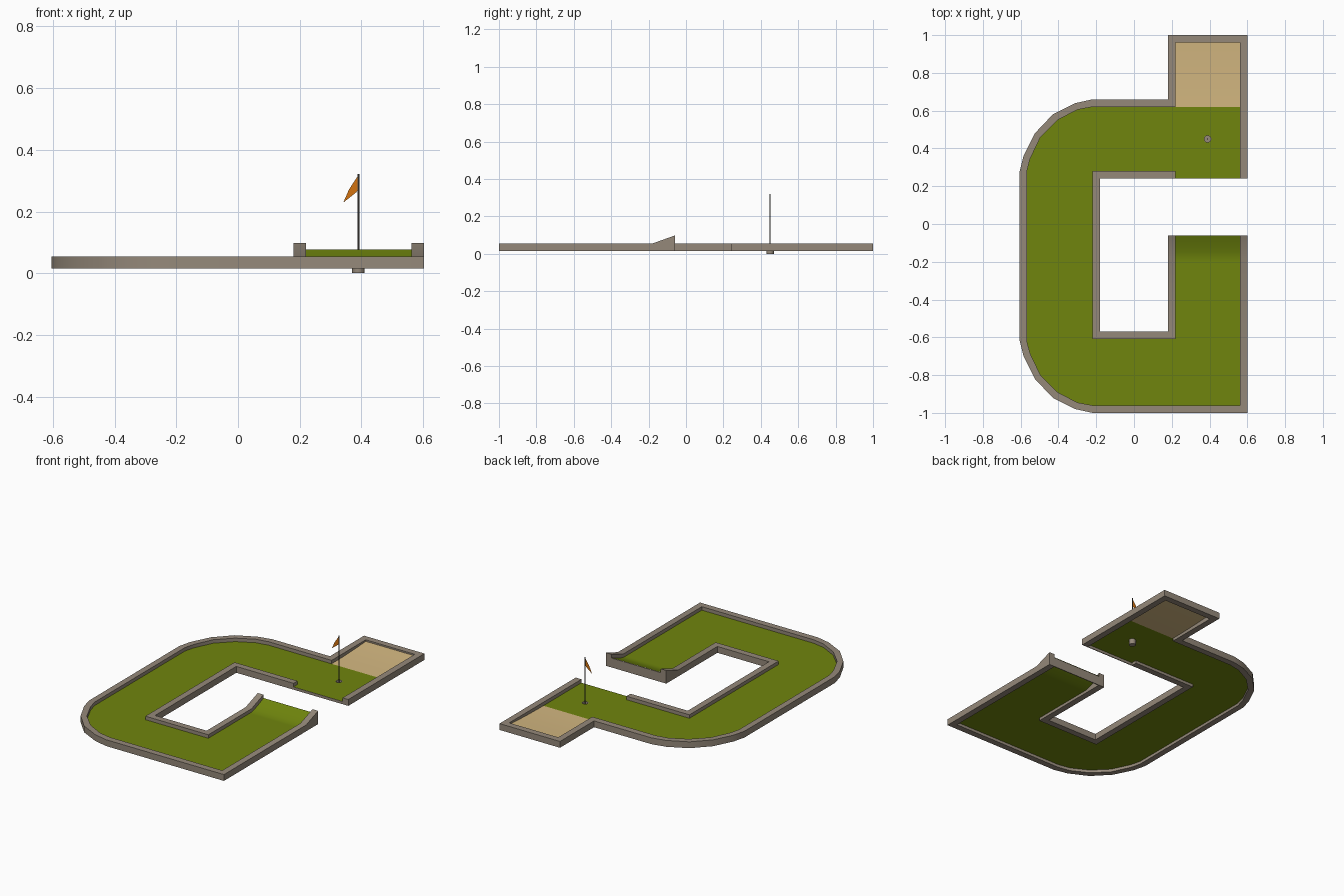
import bpy, bmesh, math

if "Cube" in bpy.data.objects:
    bpy.data.objects.remove(bpy.data.objects["Cube"])

BASE, TOP, FLOOR = 0.015, 0.055, 0.033
CUP = (0.39, 0.45)


def material(name, col):
    m = bpy.data.materials.new(name)
    m.diffuse_color = (*col, 1)
    m.use_nodes = True
    m.node_tree.nodes["Principled BSDF"].inputs["Base Color"].default_value = m.diffuse_color
    return m


stone = material("stone_grey", (0.30, 0.25, 0.195))
grass = material("grass_green", (0.16, 0.235, 0.004))
sand = material("sand", (0.66, 0.48, 0.22))
orange = material("flag_orange", (0.65, 0.17, 0.005))
dark = material("pole_grey", (0.10, 0.09, 0.08))


def finish(name, bm, mat, closed=True):
    if closed:
        bmesh.ops.recalc_face_normals(bm, faces=bm.faces)
    else:                       # open sheets face upwards
        bm.normal_update()
        for f in bm.faces:
            if f.normal.z < 0:
                f.normal_flip()
    me = bpy.data.meshes.new(name)
    bm.to_mesh(me)
    bm.free()
    me.materials.append(mat)
    me.shade_smooth()
    me.set_sharp_from_angle(angle=math.radians(30))
    ob = bpy.data.objects.new(name, me)
    bpy.context.collection.objects.link(ob)
    return ob


def wall_top(x, y):
    # kerbs climb beside the launch ramp
    if x > 0.1 and -0.18 <= y <= -0.06:
        return TOP + 0.043 * (y + 0.18) / 0.12
    return TOP


def wall(name, a, b):
    # solid kerb swept between two matching outlines
    bm = bmesh.new()
    rings = []
    for p, q in zip(a, b):
        h = wall_top(*p)
        rings.append([bm.verts.new(c) for c in
                      ((*p, BASE), (*p, h), (*q, h), (*q, BASE))])
    for r, s in zip(rings, rings[1:]):
        for i in range(4):
            j = (i + 1) % 4
            bm.faces.new((r[i], r[j], s[j], s[i]))
    bm.faces.new(rings[0])
    bm.faces.new(rings[-1])
    return finish(name, bm, stone)


def both_ends(arc):
    # arc at the back, mirrored to the front
    return arc + [(x, -0.34 - y) for x, y in reversed(arc)]


# Rounded left side
outer = both_ends([(-.22, .66), (-.31, .64), (-.43, .58), (-.525, .48), (-.585, .36), (-.605, .28)])
inner = both_ends([(-.22, .62), (-.30, .605), (-.405, .55), (-.495, .46), (-.55, .345), (-.567, .28)])

# Kerbs
wall("outer_kerb",
     [(.602, .24), (.602, 1), (.18, 1), (.18, .66)] + outer + [(.602, -1), (.602, -.18), (.602, -.06)],
     [(.562, .24), (.562, .96), (.22, .96), (.22, .62)] + inner + [(.562, -.96), (.562, -.18), (.562, -.06)])
wall("inner_kerb",
     [(.22, .28), (-.22, .28), (-.22, -.61), (.22, -.61), (.22, -.18), (.22, -.06)],
     [(.22, .24), (-.18, .24), (-.18, -.57), (.18, -.57), (.18, -.18), (.18, -.06)])

# Grass floor with cup hole, plus ramp rows
bm = bmesh.new()


def loop(pts):
    vs = [bm.verts.new((x, y, FLOOR)) for x, y in pts]
    return vs, [bm.edges.new((vs[i - 1], vs[i])) for i in range(len(vs))]


ring = [(CUP[0] + .02 * math.cos(k * math.pi / 8), CUP[1] + .02 * math.sin(k * math.pi / 8))
        for k in range(16)]
vs, e1 = loop([(.22, -.2), (.562, -.2), (.562, -.96)] + inner[::-1] +
              [(.22, .62), (.562, .62), (.562, .24), (.22, .24),
               (.22, .28), (-.22, .28), (-.22, -.61), (.22, -.61)])
_, e2 = loop(ring)
bmesh.ops.triangle_fill(bm, use_beauty=True, edges=e1 + e2)
prev = vs[:2]
for y in (-.18, -.15, -.12, -.09, -.06):
    z = FLOOR + .044 * ((y + .18) / .12) ** 1.3 if y > -.18 else FLOOR
    row = [bm.verts.new((x, y, z)) for x in (.22, .562)]
    bm.faces.new((prev[0], prev[1], row[1], row[0]))
    prev = row
finish("grass_floor", bm, grass, closed=False)

# Sand trap, rising gently to the back
bm = bmesh.new()
rows = [[bm.verts.new((x, .62 + .34 * t, FLOOR + .012 * t * t)) for x in (.22, .562)]
        for t in (0, .25, .5, .75, 1)]
for r, s in zip(rows, rows[1:]):
    bm.faces.new((r[0], r[1], s[1], s[0]))
finish("sand_trap", bm, sand, closed=False)


# End boards closing the ramp and the landing edge
def box(name, lo, hi, mat):
    bm = bmesh.new()
    bmesh.ops.create_cube(bm, size=1)
    for v in bm.verts:
        v.co = [lo[i] if v.co[i] < 0 else hi[i] for i in range(3)]
    finish(name, bm, mat)


box("ramp_end_board", (.22, -.065, BASE), (.562, -.06, .074), stone)
box("landing_end_board", (.22, .24, BASE), (.562, .245, FLOOR - .001), stone)

# Cup: open tube with a bottom and inner lining
bm = bmesh.new()
prof = [(.02, FLOOR), (.02, 0), (.017, .004), (.017, FLOOR)]
rings = [[bm.verts.new((CUP[0] + r * math.cos(k * math.pi / 8),
                        CUP[1] + r * math.sin(k * math.pi / 8), z)) for k in range(16)]
         for r, z in prof]
for i in (0, 2, 3):
    r, s = rings[i], rings[(i + 1) % 4]
    for k in range(16):
        bm.faces.new((r[k - 1], r[k], s[k], s[k - 1]))
bm.faces.new(rings[1])
bm.faces.new(rings[2])
finish("cup", bm, stone)

# Flag pole
bm = bmesh.new()
bmesh.ops.create_cone(bm, cap_ends=True, segments=8, radius1=.003, radius2=.003, depth=.317)
bmesh.ops.translate(bm, verts=bm.verts, vec=(*CUP, .1625))
finish("flag_pole", bm, dark)

# Drooping flag
bm = bmesh.new()
bm.faces.new([bm.verts.new((x, CUP[1], z)) for x, z in
              ((.39, .318), (.36, .272), (.341, .229), (.368, .25), (.383, .262), (.39, .272))])
finish("flag", bm, orange)
